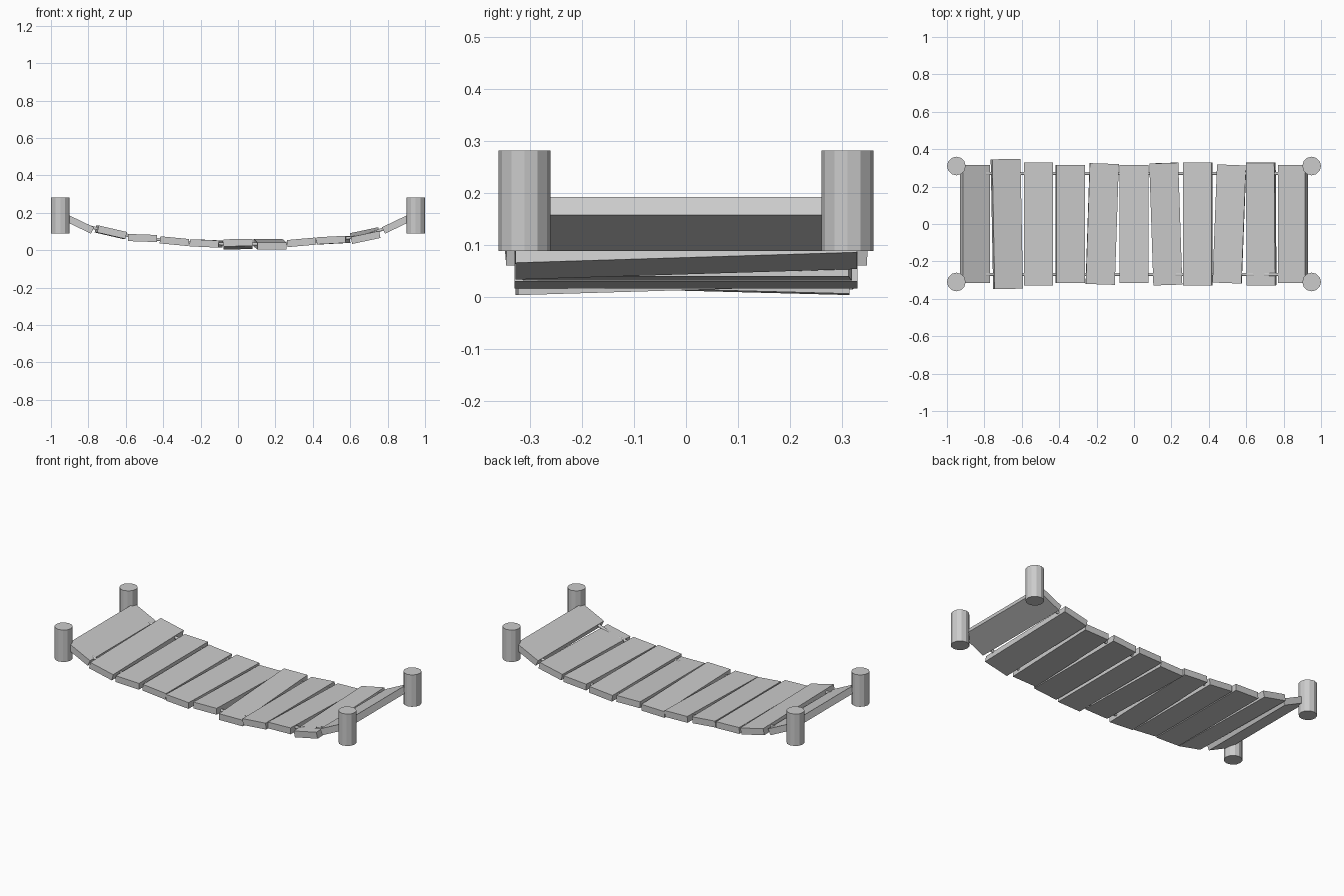
import bpy
from math import radians
from mathutils import Vector, Matrix, Euler

if "Cube" in bpy.data.objects:
    bpy.data.objects.remove(bpy.data.objects["Cube"])

# centre z, half width in y, pitch (nose-up toward +x), yaw, roll for each plank
PLANKS = [
    (0.140, 0.315, -25.5, 0.0, 0.0),
    (0.096, 0.347, -13.0, 1.1, 0.0),
    (0.065, 0.330, -2.0, 0.0, 0.0),
    (0.048, 0.315, -5.5, 0.0, 0.0),
    (0.036, 0.323, -2.5, -1.9, 0.0),
    (0.032, 0.315, 1.0, 0.0, -1.5),
    (0.032, 0.326, 0.0, 1.9, 1.7),
    (0.042, 0.330, 5.0, 0.0, 0.0),
    (0.054, 0.316, 3.0, -2.2, 0.0),
    (0.078, 0.328, 12.0, 0.0, 1.8),
    (0.140, 0.315, 25.5, 0.0, 0.0),
]
SPACING, LENGTH, THICK = 0.17, 0.155, 0.038


def plank(i, z, half_w, pitch, yaw, roll):
    bpy.ops.mesh.primitive_cube_add(size=1)
    o = bpy.context.object
    o.name = f"plank_{i + 1}"
    x = (i - 5) * SPACING
    rot = Euler((radians(roll), radians(-pitch), radians(yaw))).to_matrix().to_4x4()
    length = LENGTH + (0.005 if i in (0, 10) else 0)
    o.data.transform(Matrix.Diagonal((length, 2 * half_w, THICK, 1)))
    o.matrix_world = Matrix.Translation((x, 0, z)) @ rot


def rope(name, y):
    # polyline through the plank centres
    cu = bpy.data.curves.new(name, 'CURVE')
    cu.dimensions = '3D'
    cu.bevel_depth = 0.009
    cu.bevel_resolution = 1
    cu.use_fill_caps = True
    sp = cu.splines.new('POLY')
    sp.points.add(len(PLANKS) - 1)
    for i, (p, row) in enumerate(zip(sp.points, PLANKS)):
        p.co = ((i - 5) * SPACING, y, row[0], 1)
    bpy.context.collection.objects.link(bpy.data.objects.new(name, cu))


# deck planks
for i, row in enumerate(PLANKS):
    plank(i, *row)

# support ropes
rope("front_rope", -0.27)
rope("back_rope", 0.27)

# corner posts
for sx, xn in ((-1, "left"), (1, "right")):
    for sy, yn in ((-1, "front"), (1, "back")):
        bpy.ops.mesh.primitive_cylinder_add(vertices=12, radius=0.05, depth=0.193,
                                            location=(sx * 0.95, sy * 0.31, 0.1845))
        bpy.context.object.name = f"{yn}_{xn}_post"
